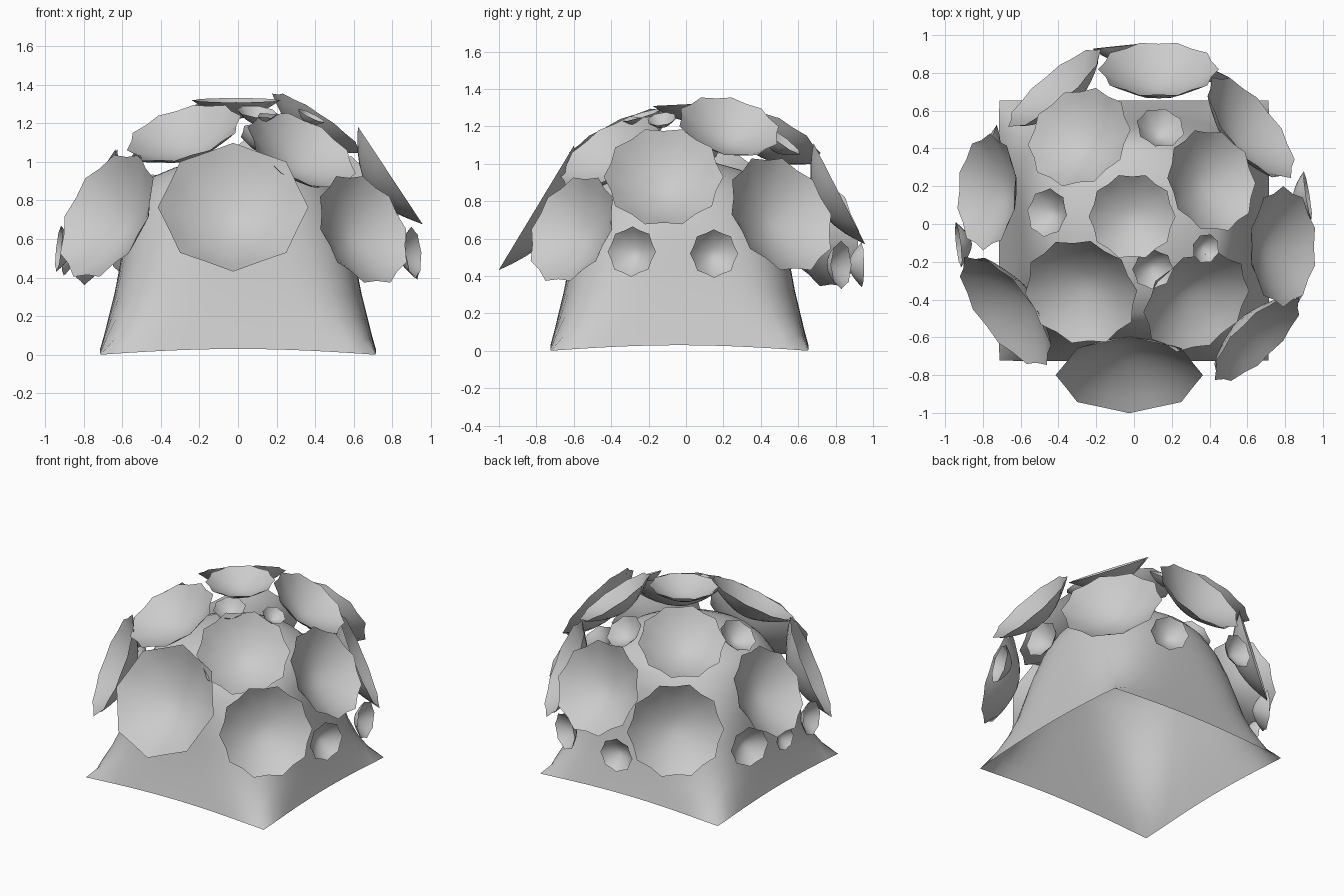
import bpy, math
from mathutils import Vector

if "Cube" in bpy.data.objects:
    bpy.data.objects.remove(bpy.data.objects["Cube"])


def mesh_object(name, verts, faces):
    me = bpy.data.meshes.new(name)
    me.from_pydata(verts, [], faces)
    me.update()
    ob = bpy.data.objects.new(name, me)
    bpy.context.collection.objects.link(ob)
    for p in me.polygons:
        p.use_smooth = True
    return ob


def ring_faces(rings, n):
    return [(k * n + i, k * n + (i + 1) % n, (k + 1) * n + (i + 1) % n, (k + 1) * n + i)
            for k in range(rings - 1) for i in range(n)]


# Open-bottomed mound: square flared foot blending into a round dome
# (height, side radius, roundness of the superellipse section)
PROFILE = [(0.03, .715, .01), (.1, .695, .22), (.2, .67, .38), (.32, .64, .48),
           (.45, .615, .54), (.6, .59, .65), (.75, .56, .82), (.86, .51, .95),
           (.92, .45, 1), (.97, .33, 1), (1.01, .18, 1), (1.02, .02, 1)]
N = 64
verts = []
for k, (z, r, rnd) in enumerate(PROFILE):
    p = 2 / rnd
    for i in range(N):
        a = 2 * math.pi * i / N
        c, s = math.cos(a), math.sin(a)
        m = max(abs(c), abs(s))
        f = r / (m * ((abs(c) / m) ** p + (abs(s) / m) ** p) ** (1 / p))
        droop = .03 * (1 - rnd) * (1 / m - 1) / .414
        verts.append((f * c, f * s * .965 - .035, z - droop))
faces = ring_faces(len(PROFILE), N)
faces.append(tuple(range((len(PROFILE) - 1) * N, len(PROFILE) * N)))
mesh_object("mound", verts, faces)


# Scalloped bowl-shaped blossom opening along its normal
def blossom(name, centre, normal, r, petals=10, depth=.42, notch=.08, spin=0.0):
    c = Vector(centre)
    w = Vector(normal).normalized()
    ref = Vector((0, 0, 1)) if abs(w.z) < .95 else Vector((0, 1, 0))
    u = ref.cross(w).normalized()
    v = w.cross(u)
    n = petals * 2
    steps = [.08, .25, .45, .65, .83, 1]
    vs = []
    for t in steps:
        for i in range(n):
            a = 2 * math.pi * i / n + spin
            rad = t * r * (1 - (notch * t ** 3 if i % 2 else 0))
            h = -depth * r * (1 - t ** 1.7)
            vs.append(c + u * rad * math.cos(a) + v * rad * math.sin(a) + w * h)
    fs = ring_faces(len(steps), n)
    fs.append(tuple(reversed(range(n))))
    mesh_object(name, vs, fs)


# Large blossoms: centre, facing, radius
LARGE = [
    ((-.01, .04, 1.32), (0, -.05, 1), .23),
    ((-.28, -.36, 1.15), (-.25, -.42, .87), .31),
    ((.33, -.41, 1.06), (.42, -.5, .75), .31),
    ((.41, .23, 1.2), (.54, .18, .8), .28),
    ((-.29, .46, 1.15), (-.35, .42, .84), .29),
    ((-.68, -.46, .72), (-.72, -.55, .38), .36),
    ((.65, -.61, .65), (.63, -.65, .34), .31),
    ((.79, -.12, .93), (.83, 0, .55), .32),
    ((.62, .51, .73), (.68, .54, .36), .34),
    ((.13, .82, .84), (0, .88, .45), .32),
    ((-.42, .72, .64), (-.62, .74, .25), .32),
    ((-.78, .17, .81), (-.85, .05, .5), .31),
]
for c, nrm, r in LARGE:
    blossom("large_blossom", c, nrm, r)
blossom("front_blossom", (-.025, -.8, .765), (0, -.86, .52), .39, 8, .42, .08)

# Small cup blossoms facing outwards: centre, radius
SMALL = [
    ((.14, .51, 1.13), .13), ((-.46, .06, 1.09), .13), ((.10, -.24, 1.26), .11),
    ((.38, -.13, 1.24), .08), ((.91, -.29, .53), .135), ((.92, .15, .52), .13),
    ((.39, .83, .46), .13), ((-.1, .94, .46), .12), ((-.79, .4, .5), .14),
    ((-.9, .15, .49), .08), ((-.93, -.11, .55), .12),
]
for c, r in SMALL:
    d = Vector(c) - Vector((0, 0, .45))
    blossom("small_blossom", c, d, r, 8, .6, .1)
